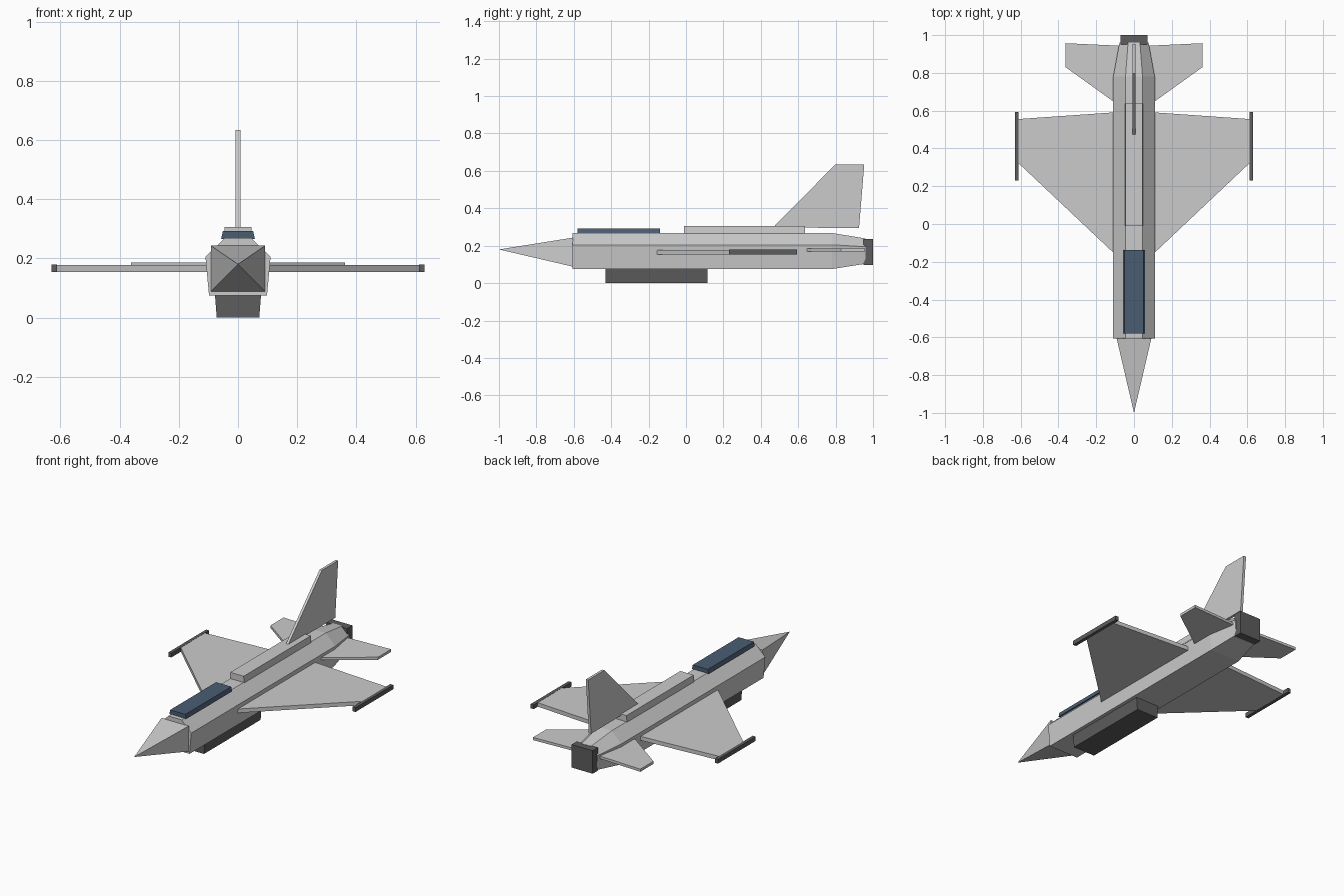
import bpy, bmesh

if "Cube" in bpy.data.objects:
    bpy.data.objects.remove(bpy.data.objects["Cube"])


def material(name, rgb):
    m = bpy.data.materials.new(name)
    m.diffuse_color = (*rgb, 1)
    m.use_nodes = True
    m.node_tree.nodes["Principled BSDF"].inputs["Base Color"].default_value = m.diffuse_color
    return m


navy = material("canopy_blue", (0.07, 0.11, 0.17))
dark = material("dark_grey", (0.11, 0.11, 0.11))


def loft(name, rings, mat=None):
    """Skin a series of equal-length point rings; a one-point ring is a tip."""
    bm = bmesh.new()
    vs = [[bm.verts.new(p) for p in r] for r in rings]
    for a, b in zip(vs, vs[1:]):
        n = max(len(a), len(b))
        for i in range(n):
            j = (i + 1) % n
            if len(a) == 1:
                bm.faces.new((a[0], b[j], b[i]))
            else:
                bm.faces.new((a[i], a[j], b[j], b[i]))
    for r in (vs[0], vs[-1]):
        if len(r) > 2:
            bm.faces.new(r)
    bmesh.ops.recalc_face_normals(bm, faces=bm.faces)
    me = bpy.data.meshes.new(name)
    bm.to_mesh(me)
    bm.free()
    ob = bpy.data.objects.new(name, me)
    bpy.context.collection.objects.link(ob)
    if mat:
        me.materials.append(mat)
    return ob


def block(name, y0, y1, z0, z1, w0, w1, mat=None):
    """Box along y with half width w0 at the bottom and w1 at the top."""
    sec = [(-w0, z0), (w0, z0), (w1, z1), (-w1, z1)]
    return loft(name, [[(x, y, z) for x, z in sec] for y in (y0, y1)], mat)


def panel_pair(name, outline, z0, z1, mat=None):
    """Flat plan-view outline, one object per side."""
    for side, s in (("left", 1), ("right", -1)):
        loft(f"{name}_{side}", [[(s * x, y, z) for x, y in outline] for z in (z0, z1)], mat)


# fuselage: hexagonal section tapering at the tail
half = [(0.098, 0.075), (0.11, 0.205), (0.045, 0.268)]
section = half + [(-x, z) for x, z in reversed(half)]
zc = 0.17
loft("fuselage", [[(x * k, y, zc + (z - zc) * k) for x, z in section]
                  for y, k in ((-0.607, 1), (0.78, 1), (0.96, 0.7))])

# nose cone: four-sided pyramid
loft("nose", [[(0, -1, 0.18)],
              [(x, -0.605, z) for x, z in
               ((-0.092, 0.088), (0.092, 0.088), (0.092, 0.243), (-0.092, 0.243))]])

# parts along the centreline
block("canopy", -0.58, -0.138, 0.266, 0.293, 0.057, 0.051, navy)
block("spine", -0.01, 0.637, 0.262, 0.306, 0.048, 0.045)
block("intake", -0.43, 0.115, 0, 0.08, 0.072, 0.078, dark)
block("nozzle", 0.95, 1.0, 0.097, 0.237, 0.071, 0.071, dark)

# vertical fin
fin = [(0.465, 0.297), (0.797, 0.633), (0.953, 0.633), (0.925, 0.295)]
loft("tail_fin", [[(x, y, z) for y, z in fin] for x in (-0.008, 0.008)])

# wings, tailplanes and wingtip rails
panel_pair("wing", [(0.09, -0.17), (0.62, 0.33), (0.62, 0.555), (0.09, 0.592)], 0.154, 0.178)
panel_pair("tailplane", [(0.09, 0.635), (0.362, 0.83), (0.362, 0.957), (0.08, 0.944)], 0.17, 0.186)
panel_pair("wingtip_rail", [(0.611, 0.23), (0.631, 0.23), (0.631, 0.594), (0.611, 0.594)],
           0.153, 0.179, dark)
